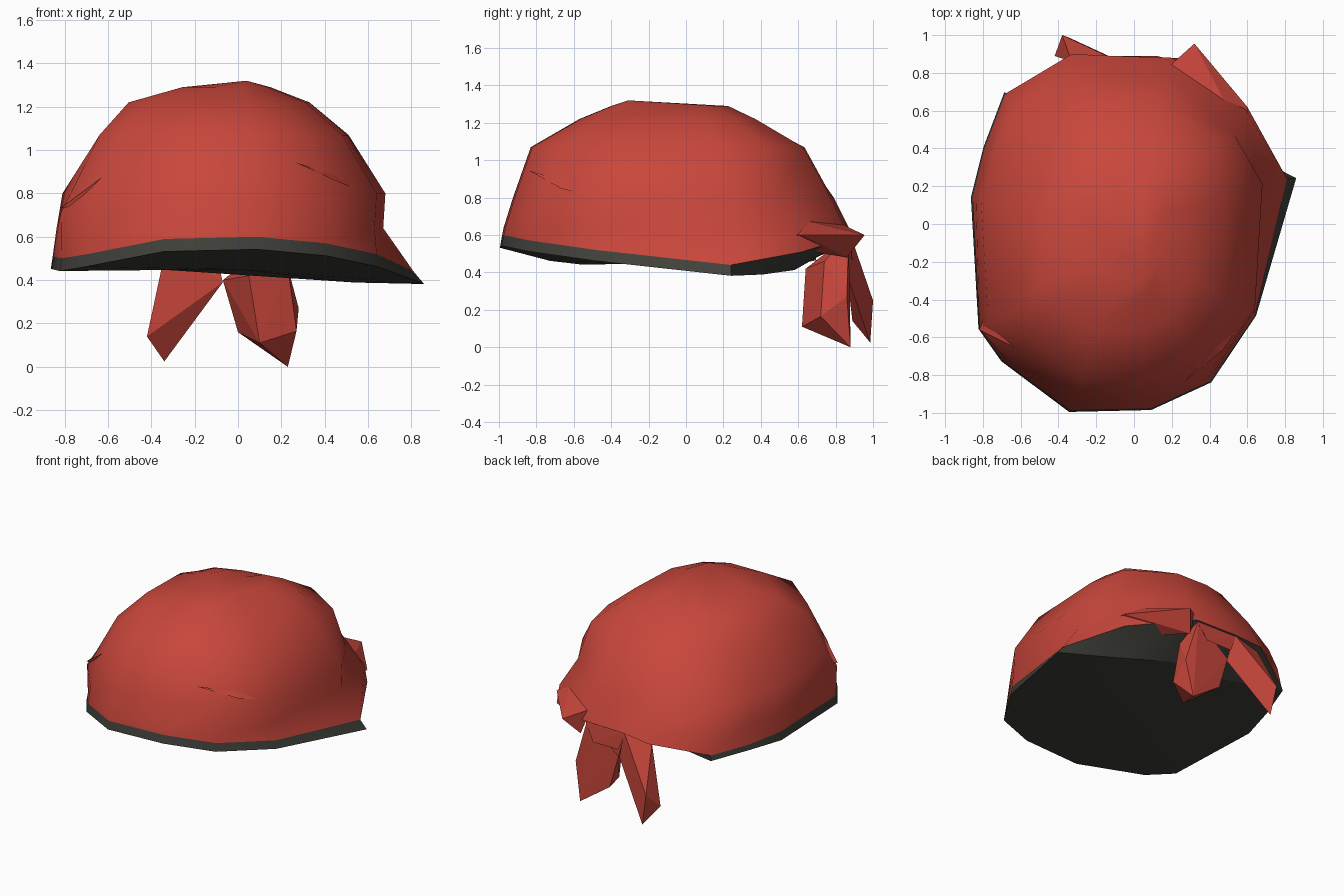
import bpy, bmesh
from mathutils import Vector

if "Cube" in bpy.data.objects:
    bpy.data.objects.remove(bpy.data.objects["Cube"])


def material(name, rgb):
    m = bpy.data.materials.new(name)
    m.diffuse_color = (*rgb, 1)
    m.use_nodes = True
    m.node_tree.nodes["Principled BSDF"].inputs["Base Color"].default_value = m.diffuse_color
    return m


red = material("red cloth", (0.58, 0.062, 0.044))
dark = material("dark lining", (0.052, 0.053, 0.044))


def finish(bm, name, mats, angle=None):
    bmesh.ops.recalc_face_normals(bm, faces=bm.faces)
    me = bpy.data.meshes.new(name)
    bm.to_mesh(me)
    bm.free()
    ob = bpy.data.objects.new(name, me)
    bpy.context.collection.objects.link(ob)
    for m in mats:
        me.materials.append(m)
    if angle:
        bpy.ops.object.select_all(action='DESELECT')
        ob.select_set(True)
        bpy.context.view_layer.objects.active = ob
        bpy.ops.object.shade_smooth_by_angle(angle=angle)
    return ob


def hull(name, points):
    """Folded piece of cloth as a faceted solid."""
    bm = bmesh.new()
    for p in points:
        bm.verts.new(p)
    bmesh.ops.convex_hull(bm, input=bm.verts)
    loose = [v for v in bm.verts if not v.link_faces]
    bmesh.ops.delete(bm, geom=loose, context='VERTS')
    return finish(bm, name, [red])


# Hem outline where the red cloth meets the dark lining
hem = [Vector(p) for p in (
    (-.34, -.985, .59), (.09, -.975, .60), (.405, -.83, .57), (.64, -.48, .52),
    (.81, .24, .44), (.60, .62, .51), (.20, .88, .59), (-.12, .89, .59),
    (-.33, .90, .57), (-.68, .69, .50), (-.79, .40, .50), (-.855, .14, .51),
    (-.815, -.55, .50), (-.695, -.72, .52))]


def lining_point(p):
    # The nape is tucked inward, the rest hangs just below the hem
    if p.y > .5 and p.x > -.6:
        return Vector((p.x * .9, p.y * .66, .425 - .06 * p.x))
    drop = .035 if p.y > .3 else .058
    return Vector((p.x * (1.06 if p.x > .7 else 1.01), p.y * 1.01, p.z - drop))


def level(z, left, right, front, back):
    # Crown ring: the hem outline scaled to four half-widths
    ring = []
    for p in hem:
        q = Vector((min(p.x, .68) * (right / .68 if p.x > 0 else left / .855),
                    p.y * (back / .90 if p.y > 0 else front / .985), z))
        k = 1
        if z > 1 and p.x < -.6 and p.y > .3:      # flatter back left corner
            k = .87
        elif z > 1 and p.x < -.3 and p.y > 0:
            k = .94
        elif .7 < z < 1 and p.x > .5 and p.y > .5:  # hollow above the flap
            k = .88
        q.x *= k
        q.y *= k
        ring.append(q)
    return ring


rings = [[lining_point(p) for p in hem], hem,
         level(.64, .837, .67, .975, .87),
         level(.80, .81, .68, .925, .79),
         level(1.07, .67, .51, .83, .64),
         level(1.22, .53, .33, .57, .38),
         level(1.29, .27, .15, .40, .23)]
rings[2][12] = Vector((-.818, -.555, .71))   # cheek fold on the left
for i in (7, 8):                             # crown slopes off to the back left
    rings[5][i].y *= .9
    rings[6][i].y *= .65
    rings[6][i].z = 1.28

# Cap: dark lining strip below, red crown above, closed at the top
bm = bmesh.new()
grid = [[bm.verts.new(p) for p in ring] for ring in rings]
n = len(hem)
for r in range(len(grid) - 1):
    for i in range(n):
        j = (i + 1) % n
        f = bm.faces.new((grid[r][i], grid[r][j], grid[r + 1][j], grid[r + 1][i]))
        f.material_index = 1 if r == 0 else 0
apex = bm.verts.new((.04, -.31, 1.32))
for i in range(n):
    bm.faces.new((grid[-1][i], grid[-1][(i + 1) % n], apex))
# Dark underside
centre = bm.verts.new((0, -.1, .45))
for i in range(n):
    f = bm.faces.new((grid[0][(i + 1) % n], grid[0][i], centre))
    f.material_index = 1
# Crisp fold around the underside
for i in range(n):
    bm.edges.get((grid[0][i], grid[0][(i + 1) % n])).smooth = False
finish(bm, "head_scarf", [red, dark], .9)

# Knot tails hanging at the back
hull("right_tail", [(.10, .62, .11), (.27, .72, .165), (.23, .88, 0), (0, .87, .16),
                    (.28, .86, .27), (.05, .64, .42), (.23, .74, .46),
                    (.18, .87, .60), (-.07, .87, .40)])
hull("left_tail", [(-.42, .89, .14), (-.34, .985, .025), (-.38, 1.0, .25),
                   (-.07, .86, .39), (-.12, .88, .60), (-.33, .86, .56)])
hull("knot", [(.20, .87, .60), (-.14, .88, .60), (.16, .80, .67), (-.10, .80, .67),
              (.12, .89, .46), (-.08, .89, .46)])

# Cloth corner sticking out beside the knot
hull("knot_flap", [(.18, .83, .66), (.32, .955, .60), (.60, .62, .60),
                   (.66, .15, .60), (.49, .63, .68), (.24, .86, .48)])

# Creases on the sides
hull("right_crease", [(.26, -.84, .945), (.60, -.48, .80), (.47, -.67, .85), (.43, -.66, .89)])
hull("left_crease", [(-.62, -.66, .88), (-.82, -.56, .73), (-.77, -.45, .78), (-.70, -.60, .76)])
